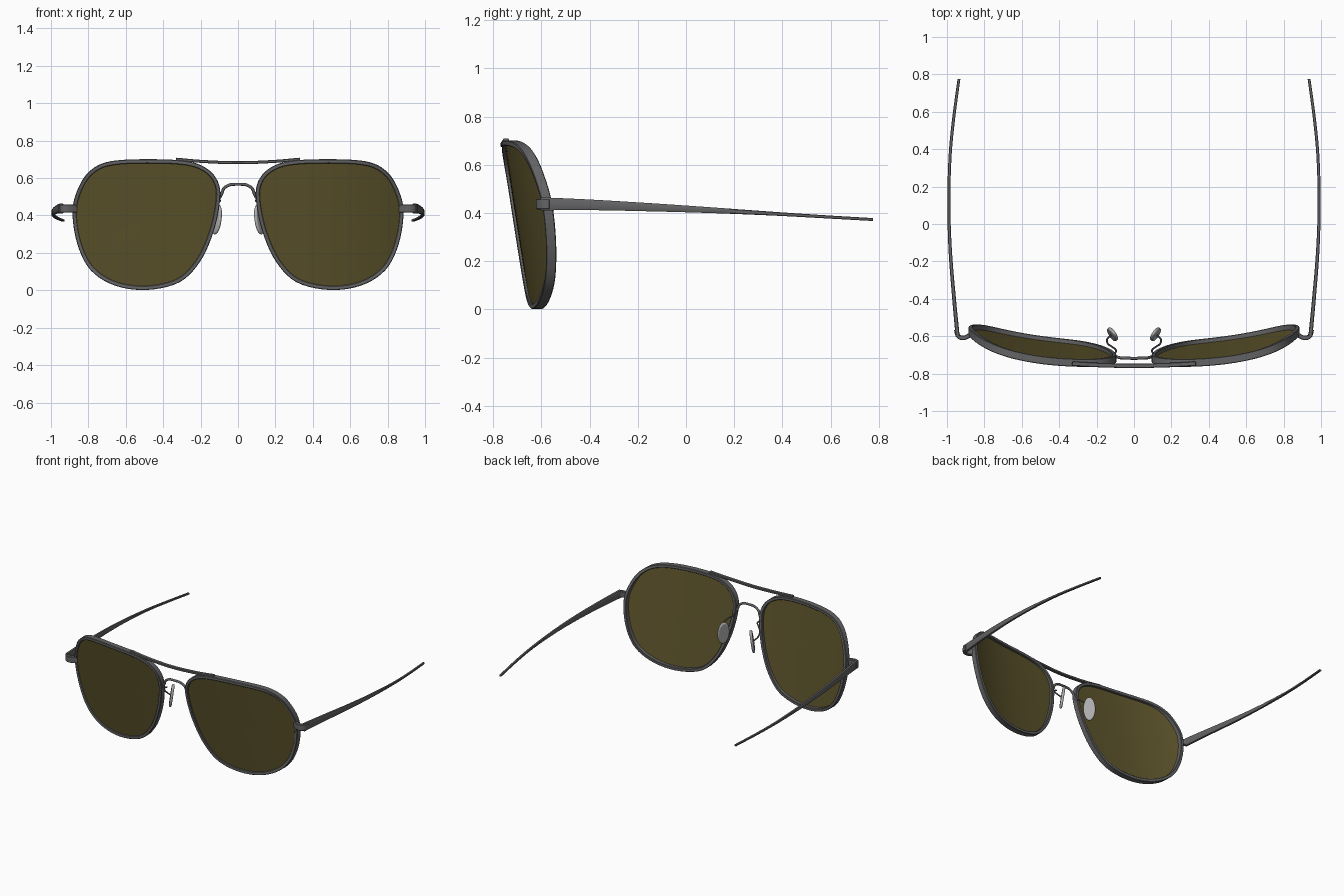
import bpy, bmesh, math
from mathutils import Vector, Matrix

if "Cube" in bpy.data.objects:
    bpy.data.objects.remove(bpy.data.objects["Cube"])


def material(name, rgb):
    m = bpy.data.materials.new(name)
    m.diffuse_color = (*rgb, 1)
    m.use_nodes = True
    m.node_tree.nodes["Principled BSDF"].inputs["Base Color"].default_value = m.diffuse_color
    return m


METAL = material("gunmetal", (0.125, 0.125, 0.13))
LENS = material("olive lens", (0.107, 0.086, 0.024))
PAD = material("pale pad", (0.42, 0.42, 0.42))


def finish(name, bm, mat, mirror=True, angle=35):
    bmesh.ops.recalc_face_normals(bm, faces=bm.faces)
    me = bpy.data.meshes.new(name)
    bm.to_mesh(me)
    bm.free()
    me.materials.append(mat)
    ob = bpy.data.objects.new(name, me)
    bpy.context.collection.objects.link(ob)
    bpy.ops.object.select_all(action='DESELECT')
    ob.select_set(True)
    bpy.context.view_layer.objects.active = ob
    bpy.ops.object.shade_smooth_by_angle(angle=math.radians(angle))
    if mirror:
        ob.modifiers.new("mirror", 'MIRROR').use_mirror_merge = False
    return ob


def smooth_path(pts, steps, closed=False):
    """Catmull-Rom curve through points of any dimension."""
    pts = [Vector(p) for p in pts]
    n = len(pts)
    get = (lambda i: pts[i % n]) if closed else (lambda i: pts[min(max(i, 0), n - 1)])
    out = []
    for i in range(n if closed else n - 1):
        a, b, c, d = (get(i + k) for k in (-1, 0, 1, 2))
        for s in range(steps):
            t = s / steps
            out.append(0.5 * (2 * b + (c - a) * t + (2 * a - 5 * b + 4 * c - d) * t * t
                              + (3 * b - a - 3 * c + d) * t ** 3))
    if not closed:
        out.append(pts[-1])
    return out


def sweep(name, path, profile, up, sizes=None, closed=False, mirror=True, angle=35):
    """Carry a 2D profile along a path; sizes scale it per point."""
    bm = bmesh.new()
    n, rings = len(path), []
    for i, p in enumerate(path):
        nxt = path[(i + 1) % n] if closed else path[min(i + 1, n - 1)]
        prv = path[i - 1] if closed else path[max(i - 1, 0)]
        t = (nxt - prv).normalized()
        s = t.cross(Vector(up)).normalized()
        u = s.cross(t)
        w, h = sizes[i] if sizes else (1, 1)
        rings.append([bm.verts.new(p + s * a * w + u * b * h) for a, b in profile])
    m = len(profile)
    for i in range(n if closed else n - 1):
        r, q = rings[i], rings[(i + 1) % n]
        for j in range(m):
            bm.faces.new((r[j], r[(j + 1) % m], q[(j + 1) % m], q[j]))
    if not closed:
        bm.faces.new(rings[0])
        bm.faces.new(rings[-1])
    return finish(name, bm, METAL, mirror, angle)


def circle(r, n=12):
    return [(r * math.cos(2 * math.pi * k / n), r * math.sin(2 * math.pi * k / n)) for k in range(n)]


def chamfered(w, h, c):
    return [(-w + c, -h), (w - c, -h), (w, -h + c), (w, h - c),
            (w - c, h), (-w + c, h), (-w, h - c), (-w, -h + c)]


def front_y(x, z):
    """Front surface of the wrapped, tilted eyewear face."""
    return -0.768 + 0.195 * max(x, 0) ** 3.28 + 0.154 * (0.7 - z)


# Eye outline, counter-clockwise seen from the front
EYE = [(0.885, 0.42), (0.857, 0.54), (0.795, 0.635), (0.69, 0.688), (0.49, 0.701),
       (0.27, 0.69), (0.155, 0.643), (0.1, 0.56), (0.1, 0.45), (0.135, 0.30), (0.205, 0.15),
       (0.315, 0.042), (0.49, 0.002), (0.66, 0.026), (0.79, 0.11), (0.86, 0.25)]
outline = smooth_path(EYE, 5, closed=True)

# Rims
rim_profile = [(a + 0.011, b + 0.021) for a, b in chamfered(0.011, 0.021, 0.003)]
sweep("rim", [Vector((p.x, front_y(p.x, p.y), p.y)) for p in outline],
      rim_profile, (0, 1, 0), closed=True, angle=30)

# Lenses: concentric rings on the curved face
bm = bmesh.new()
c = Vector((0.49, 0.37))
layers = []
for off in (0.012, 0.022):
    rings = []
    for k in range(1, 8):
        ring = []
        for p in outline:
            q = c + (p - c) * (0.97 * k / 7)
            ring.append(bm.verts.new((q.x, front_y(q.x, q.y) + off, q.y)))
        rings.append(ring)
    mid = bm.verts.new((c.x, front_y(c.x, c.y) + off, c.y))
    n = len(outline)
    for j in range(n):
        j2 = (j + 1) % n
        bm.faces.new((mid, rings[0][j], rings[0][j2]))
        for r, q in zip(rings, rings[1:]):
            bm.faces.new((r[j], q[j], q[j2], r[j2]))
    layers.append(rings[-1])
for j in range(n):
    j2 = (j + 1) % n
    bm.faces.new((layers[0][j], layers[1][j], layers[1][j2], layers[0][j2]))
finish("lens", bm, LENS)

# Brow bar
brow = smooth_path([(-0.33, -0.746, 0.701), (-0.19, -0.754, 0.689), (0, -0.758, 0.682),
                    (0.19, -0.754, 0.689), (0.33, -0.746, 0.701)], 8)
sweep("brow_bar", brow, chamfered(0.012, 0.008, 0.003), (0, 0, 1), mirror=False)

# Nose bridge arch
arch = smooth_path([(-0.104, -0.708, 0.485), (-0.088, -0.712, 0.515), (-0.075, -0.715, 0.545),
                    (-0.043, -0.717, 0.564), (0, -0.718, 0.567), (0.043, -0.717, 0.564),
                    (0.075, -0.715, 0.545), (0.088, -0.712, 0.515), (0.104, -0.708, 0.485)], 6)
sweep("nose_bridge", arch, circle(0.008), (0, 1, 0), mirror=False)

# Nose pad wires
wire = smooth_path([(0.106, -0.70, 0.485), (0.096, -0.675, 0.478), (0.115, -0.658, 0.465),
                    (0.14, -0.64, 0.44), (0.143, -0.615, 0.41), (0.122, -0.594, 0.385)], 6)
sweep("pad_wire", wire, circle(0.005, 8), (0, 0, 1))

# Nose pads: flattened ovals
bm = bmesh.new()
bmesh.ops.create_uvsphere(bm, u_segments=32, v_segments=20, radius=1)
w = Vector((0.55, 0.835, 0)).normalized()
h = Vector((-0.17, 0, 1))
h = (h - w * h.dot(w)).normalized()
nrm = w.cross(h)
for v in bm.verts:
    x, y, z = v.co
    r = max(math.hypot(y, z), 1e-6)
    grow = r ** -0.25 if r > 0.1 else 1
    v.co = (Vector((0.115, -0.59, 0.38)) + nrm * max(-0.009, min(0.009, x * 0.018))
            + w * y * grow * 0.041 + h * z * grow * 0.082)
finish("nose_pad", bm, PAD, angle=50)

# Hinge end pieces
hinge = smooth_path([(0.868, -0.588, 0.437), (0.9, -0.606, 0.437), (0.925, -0.608, 0.437),
                     (0.943, -0.594, 0.437), (0.95, -0.565, 0.437)], 4)
sweep("end_piece", hinge, chamfered(0.012, 0.022, 0.003), (0, 0, 1))

# Temples: x, y, z, half thickness, half height
TEMPLE = [(0.943, -0.6, 0.438, 0.011, 0.027), (0.962, -0.4, 0.434, 0.01, 0.022),
          (0.982, -0.15, 0.424, 0.009, 0.017), (0.99, 0.1, 0.412, 0.008, 0.012),
          (0.984, 0.35, 0.398, 0.008, 0.008), (0.966, 0.55, 0.386, 0.008, 0.0065),
          (0.936, 0.775, 0.373, 0.0075, 0.006)]
samples = smooth_path(TEMPLE, 6)
sweep("temple", [Vector(s[:3]) for s in samples], chamfered(1, 1, 0.3), (0, 0, 1),
      sizes=[(s[3], s[4]) for s in samples])
